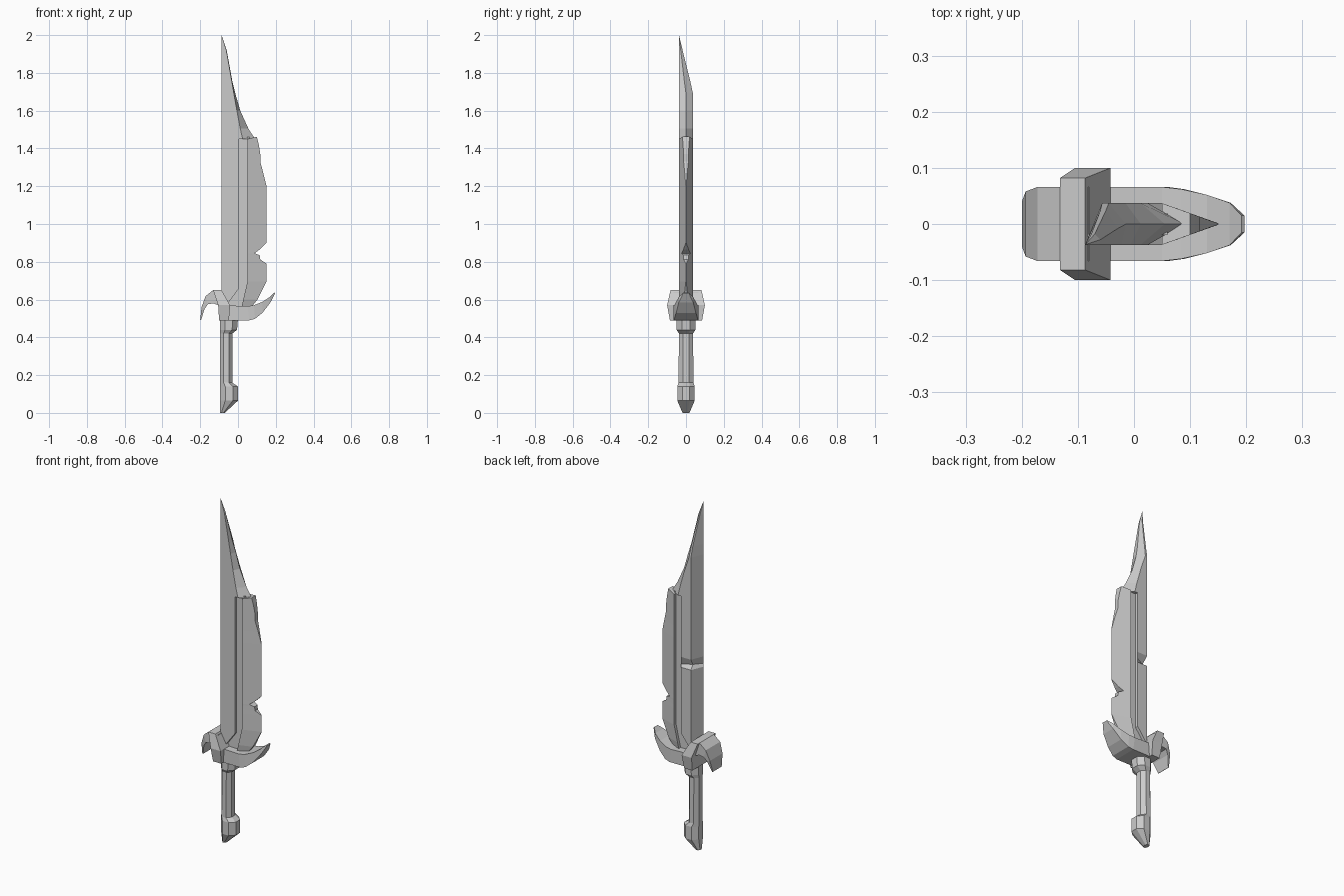
import bpy, bmesh


def loft(name, rings):
    """Skin a closed solid through a list of equal-length point rings."""
    bm = bmesh.new()
    rows = [[bm.verts.new(p) for p in ring] for ring in rings]
    n = len(rows[0])
    for a, b in zip(rows, rows[1:]):
        for i in range(n):
            j = (i + 1) % n
            bm.faces.new((a[i], a[j], b[j], b[i]))
    bm.faces.new(rows[0])
    bm.faces.new(rows[-1])
    bmesh.ops.remove_doubles(bm, verts=bm.verts, dist=1e-4)
    bmesh.ops.recalc_face_normals(bm, faces=bm.faces)
    mesh = bpy.data.meshes.new(name)
    bm.to_mesh(mesh)
    bm.free()
    ob = bpy.data.objects.new(name, mesh)
    bpy.context.collection.objects.link(ob)
    return ob


def rect(x0, x1, h, z):
    return [(x0, -h, z), (x1, -h, z), (x1, h, z), (x0, h, z)]


def octagon(x0, x1, h, z):
    c, r = (x0 + x1) / 2, (x1 - x0) / 2
    k = 0.42
    return [(c + sx * r, sy * h, z) for sx, sy in
            ((-1, -k), (-k, -1), (k, -1), (1, -k), (1, k), (k, 1), (-k, 1), (-1, k))]


T = 0.037  # half thickness of the blade

# Grip, collar and pommel: octagonal with a straight back
loft("grip", [octagon(-.095, x1, h, z) for z, x1, h in (
    (0, -.07, .018), (.065, 0, .046), (.14, 0, .046), (.16, -.03, .04),
    (.42, -.03, .037), (.44, -.005, .05), (.50, 0, .05))])

# Guard centre block
loft("guard_block", [rect(-.10, -.048, .085, .49), rect(-.105, -.042, .10, .57),
                     rect(-.132, -.087, .082, .65)])


# Guard horns: (upper x, upper z, lower x, lower z, half width)
def horn(name, stations):
    loft(name, [[(ux, -w, uz), (lx, -w, lz), (lx, w, lz), (ux, w, uz)]
                for ux, uz, lx, lz, w in stations])


horn("front_horn", [(-.09, .57, -.09, .49, .066), (.05, .565, .06, .49, .066),
                    (.085, .57, .09, .498, .062), (.13, .588, .13, .53, .052),
                    (.17, .615, .172, .585, .038), (.192, .637, .197, .633, .015)])
horn("rear_horn", [(-.08, .64, -.08, .56, .066), (-.132, .65, -.13, .58, .066),
                   (-.172, .618, -.16, .575, .066), (-.193, .56, -.177, .55, .058),
                   (-.20, .492, -.196, .49, .04)])


# Blade spine: flat front, bevelled rear edge with one nick
def spine_ring(z, xr, xl=-.057, yl=T):
    return [(-.087, -T, z), (xr, -T, z), (xr, T, z), (xl, yl, z)]


loft("blade_spine", [spine_ring(.55, -.07), spine_ring(.585, -.05), spine_ring(.66, .006),
                     spine_ring(1.04, .006), spine_ring(1.06, .006, -.05, .008),
                     spine_ring(1.10, .006), spine_ring(1.46, .006)])

# Swept tip: (z, front x, edge x, edge y, back x, rear x, back y)
loft("blade_tip", [[(-.087, -T, z), (xf, -T, z), (xe, ye, z), (xb, yb, z), (xl, yb, z)]
                   for z, xf, xe, ye, xb, xl, yb in (
    (1.45, .025, .09, 0, .025, -.057, T), (1.505, .012, .055, 0, .012, -.057, T),
    (1.60, -.006, .012, 0, -.015, -.057, T), (1.69, -.022, -.014, 0, -.045, -.057, T),
    (1.75, -.032, -.029, -.008, -.05, -.06, .024),
    (1.92, -.062, -.06, -.028, -.07, -.076, -.018),
    (2.0, -.087, -.087, -T, -.087, -.087, -T))])

# Recessed groove floor between spine and cutting edge
loft("blade_groove", [rect(-.075, .03, .02, .55), rect(-.01, .06, .02, .69),
                      rect(-.01, .06, .02, 1.46)])


# Chipped cutting edge: planar wedge whose outline is (z, inner x, outer x)
def edge_ring(z, xi, xe, shift=0):
    e = min(T, max(.001, T * (.152 - xe) / .1))
    if z < .68:
        e = .012
    return [(xi, -T, z - shift), (xe, -e, z), (xe, e, z), (xi, T, z - shift)]


loft("cutting_edge", [edge_ring(*r) for r in (
    (.565, .02, .075), (.60, .028, .103), (.695, .05, .151), (.79, .05, .151),
    (.812, .05, .118), (.835, .05, .115), (.845, .05, .088), (.865, .05, .115),
    (.90, .05, .151), (1.20, .05, .151), (1.27, .05, .134), (1.33, .05, .118),
    (1.37, .05, .118), (1.42, .05, .11), (1.462, .05, .10, .012))])
